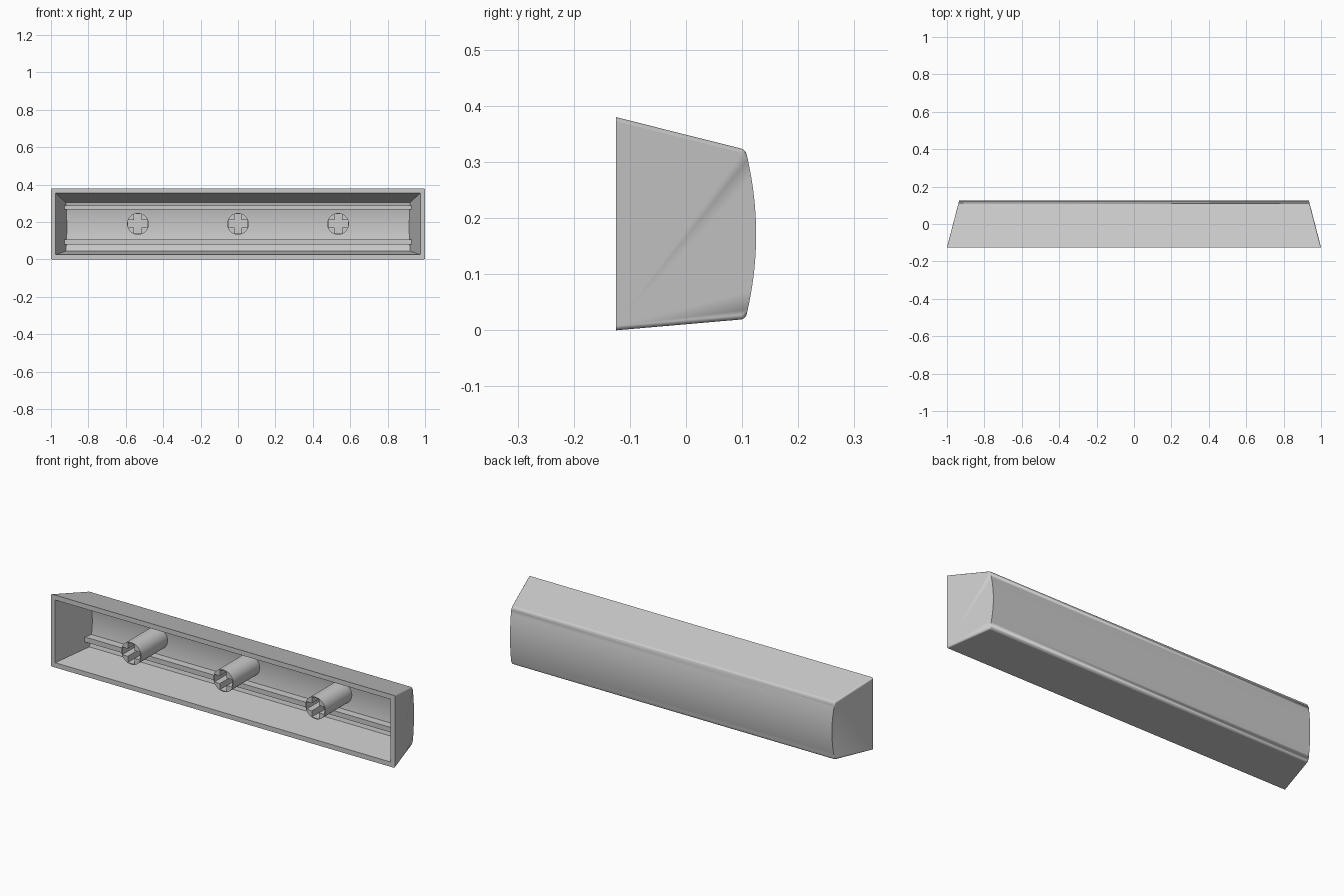
import bpy, bmesh, math

cube = bpy.data.objects.get("Cube")
if cube:
    bpy.data.objects.remove(cube, do_unlink=True)

FRONT, MID_Z = -0.125, 0.19
grey = bpy.data.materials.new("light_grey_plastic")
grey.use_nodes = True
grey.diffuse_color = (0.6, 0.6, 0.6, 1)
grey.node_tree.nodes["Principled BSDF"].inputs["Base Color"].default_value = (0.6, 0.6, 0.6, 1)


def make_object(name, bm):
    bmesh.ops.recalc_face_normals(bm, faces=bm.faces)
    mesh = bpy.data.meshes.new(name)
    bm.to_mesh(mesh)
    bm.free()
    mesh.materials.append(grey)
    obj = bpy.data.objects.new(name, mesh)
    bpy.context.collection.objects.link(obj)
    return obj


def activate(obj):
    bpy.ops.object.select_all(action="DESELECT")
    obj.select_set(True)
    bpy.context.view_layer.objects.active = obj


def cut(obj, cutter):
    activate(obj)
    mod = obj.modifiers.new("cut", "BOOLEAN")
    mod.operation, mod.solver, mod.object = "DIFFERENCE", "EXACT", cutter
    bpy.ops.object.modifier_apply(modifier=mod.name)
    bpy.data.objects.remove(cutter, do_unlink=True)


def smooth(obj):
    activate(obj)
    bpy.ops.object.shade_smooth_by_angle(angle=math.radians(32))


def tapered_bar(name, front, back, y_front, y_back, bulge, half_front, half_back, round_off, steps=18):
    """Side profile with a bowed back, swept along x between two sloping ends."""
    profile = [(y_front, front[1]), (y_front, front[0])]
    for i in range(steps + 1):
        t = i / steps
        profile.append((y_back + bulge * 4 * t * (1 - t), back[0] + (back[1] - back[0]) * t))
    slope = (half_back - half_front) / (y_back - y_front)
    bm = bmesh.new()
    rows = [[bm.verts.new((s * (half_front + slope * (y - y_front)), y, z)) for y, z in profile]
            for s in (-1, 1)]
    n = len(profile)
    for row in rows:
        bm.faces.new(row)
    for i in range(n):
        j = (i + 1) % n
        bm.faces.new((rows[0][i], rows[0][j], rows[1][j], rows[1][i]))
    # round the end outlines and the two long back edges
    corners = [{row[k] for row in rows} for k in (2, n - 1)]
    rim = {row[k] for row in rows for k in (0, 1)}
    edges = []
    for e in bm.edges:
        ends = set(e.verts)
        on_end = e.verts[0].co.x * e.verts[1].co.x > 0 and not ends <= rim
        if on_end or ends in corners:
            edges.append(e)
    if round_off:
        bmesh.ops.bevel(bm, geom=edges, offset=round_off, segments=4, profile=0.5, affect="EDGES")
    return make_object(name, bm)


def box(name, x, y, z):
    bm = bmesh.new()
    bmesh.ops.create_cube(bm, size=1)
    for v in bm.verts:
        for axis, (lo, hi) in enumerate((x, y, z)):
            v.co[axis] = (lo + hi) / 2 + v.co[axis] * (hi - lo)
    return make_object(name, bm)


# Hollow shell
shell = tapered_bar("key_shell", (0, 0.38), (0.02, 0.322), FRONT, 0.106, 0.019, 1.0, 0.94, 0.008)
cavity = tapered_bar("cavity_cutter", (0.025, 0.355), (0.045, 0.304), FRONT, 0.08, 0.018, 0.975, 0.92, 0)
# carry the cavity's straight sides a little past the rim
for v in cavity.data.vertices:
    if v.co.y < FRONT + 0.001:
        v.co.y -= 0.002
cut(shell, cavity)
smooth(shell)
shell.modifiers.new("even_normals", "WEIGHTED_NORMAL").keep_sharp = True

# Stiffening rails along the cavity floor
for name, z in (("lower_rail", (0.08, 0.106)), ("upper_rail", (0.266, 0.288))):
    box(name, (-0.93, 0.93), (0.052, 0.1), z)

# Round stems with a cross-shaped socket
for name, x in (("right_stem", -0.535), ("middle_stem", 0), ("left_stem", 0.535)):
    bm = bmesh.new()
    bmesh.ops.create_cone(bm, cap_ends=True, segments=40, radius1=0.058, radius2=0.058, depth=0.22)
    for v in bm.verts:
        v.co = (x + v.co.x, -0.012 + v.co.z, MID_Z + v.co.y)
    stem = make_object(name, bm)
    for a, b in ((0.052, 0.02), (0.02, 0.052)):
        cut(stem, box("socket_cutter", (x - a, x + a), (-0.2, -0.02), (MID_Z - b, MID_Z + b)))
    smooth(stem)
